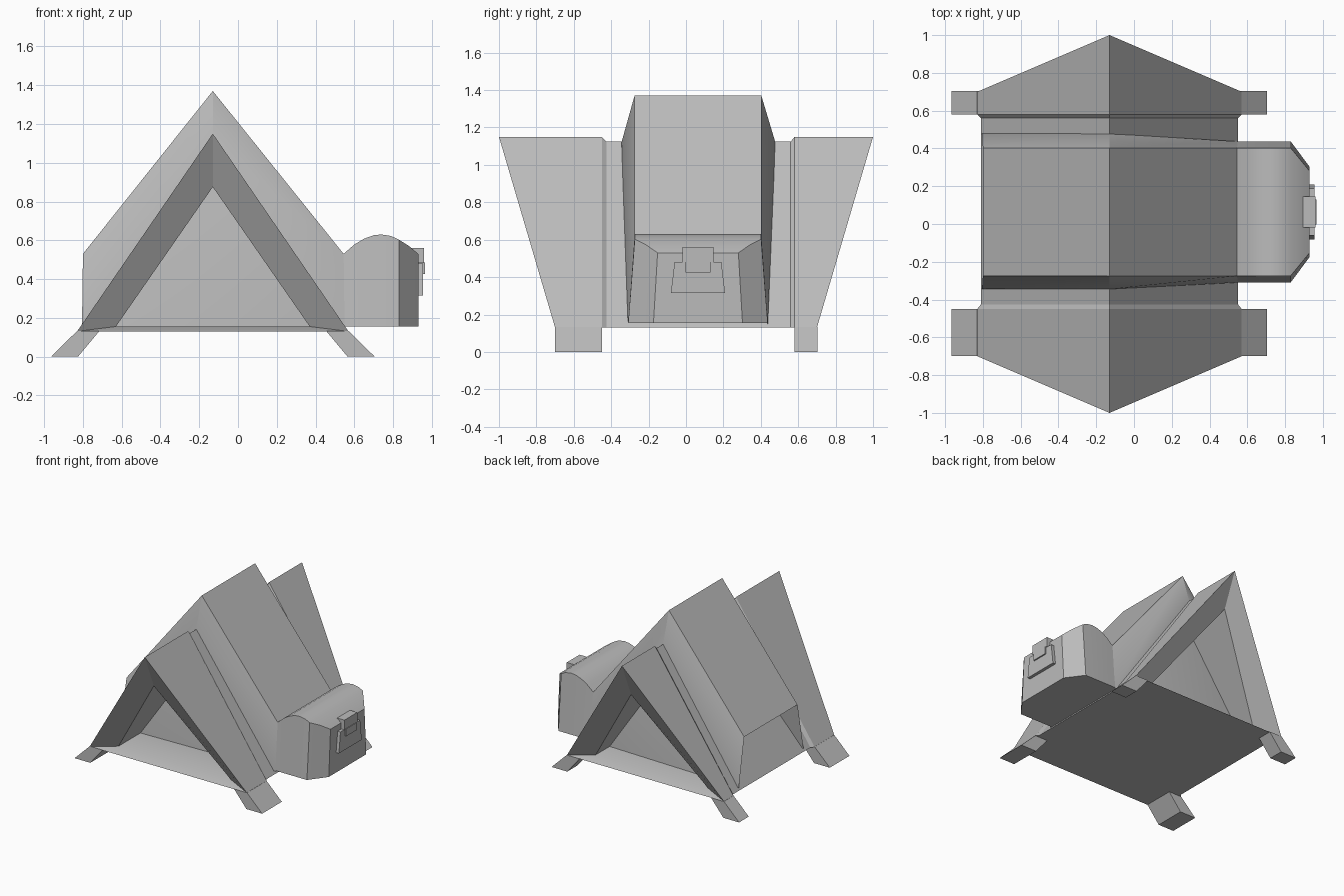
import bpy, bmesh, math

cube = bpy.data.objects.get("Cube")
if cube:
    bpy.data.objects.remove(cube)

grey = bpy.data.materials.new("plain_grey")
grey.use_nodes = True
grey.diffuse_color = (0.5, 0.5, 0.5, 1)
grey.node_tree.nodes["Principled BSDF"].inputs["Base Color"].default_value = (0.5, 0.5, 0.5, 1)

RIDGE = -0.13   # x of the roof ridge


def loft(name, rings):
    """Bridge equal-length closed rings and cap both ends."""
    bm = bmesh.new()
    loops = [[bm.verts.new(p) for p in ring] for ring in rings]
    for a, b in zip(loops, loops[1:]):
        n = len(a)
        for i in range(n):
            j = (i + 1) % n
            bm.faces.new((a[i], a[j], b[j], b[i]))
    bm.faces.new(loops[0])
    bm.faces.new(loops[-1][::-1])
    bmesh.ops.recalc_face_normals(bm, faces=bm.faces)
    mesh = bpy.data.meshes.new(name)
    bm.to_mesh(mesh)
    bm.free()
    mesh.materials.append(grey)
    obj = bpy.data.objects.new(name, mesh)
    bpy.context.collection.objects.link(obj)
    bpy.ops.object.select_all(action='DESELECT')
    obj.select_set(True)
    bpy.context.view_layer.objects.active = obj
    bpy.ops.object.shade_smooth_by_angle(angle=math.radians(30))
    return obj


def triangle(half, base_z, top_z, base_y, top_y):
    return [(RIDGE - half, base_y, base_z), (RIDGE, top_y, top_z),
            (RIDGE + half, base_y, base_z)]


def outer(base_y, top_y):
    return triangle(0.70, 0.13, 1.15, base_y, top_y)


def groove(y):
    return triangle(0.68, 0.13, 1.125, y, y)


def inner(base_y, top_y):
    return triangle(0.50, 0.155, 0.875, base_y, top_y)


# A-frame shell with a recessed opening at each end and a sunken middle
loft("tent_shell", [
    inner(-0.31, -0.31), inner(-0.62, -0.885), outer(-0.70, -1.0),
    outer(-0.45, -0.45), groove(-0.425), groove(0.56),
    outer(0.58, 0.58), outer(0.70, 1.0), inner(0.62, 0.885), inner(0.31, 0.31)])


# Raised centre section with vertical lower walls and sloping sides
def saddle_base(y, right_y):
    return [(-0.805, y, 0.15), (RIDGE, y, 1.12), (0.55, right_y, 0.15)]


def saddle_top(y):
    return [(-0.80, y, 0.53), (RIDGE, y, 1.37), (0.545, y, 0.53)]


loft("raised_centre", [saddle_base(-0.345, -0.31), saddle_top(-0.275),
                       saddle_top(0.403), saddle_base(0.478, 0.437)])

# Rounded storage pod, its outer corners cut back
MID = 0.064
pod = []
for x, z in ((0.50, 0.50), (0.545, 0.53), (0.60, 0.578), (0.65, 0.608), (0.70, 0.626),
             (0.74, 0.63), (0.79, 0.622), (0.83, 0.603), (0.88, 0.572), (0.93, 0.53)):
    cut = max(0, (x - 0.83) / 0.10)
    low, high = 0.373 - 0.135 * cut, 0.338 - 0.122 * cut
    pod.append([(x, MID - low, 0.155), (x, MID - high, z),
                (x, MID + high, z), (x, MID + low, 0.155)])
loft("storage_pod", pod)


def plate(name, x0, x1, z0, z1, half0, half1):
    loft(name, [[(x, MID - half0, z0), (x, MID - half1, z1),
                 (x, MID + half1, z1), (x, MID + half0, z0)] for x in (x0, x1)])


# Flap and latch on the end of the pod
plate("pod_flap", 0.90, 0.955, 0.315, 0.48, 0.145, 0.125)
plate("latch_bar", 0.895, 0.96, 0.482, 0.56, 0.082, 0.082)
plate("latch_tab", 0.92, 0.965, 0.425, 0.485, 0.066, 0.066)

# Splayed feet, mirrored about the ridge
for end, y0, y1 in (("front", -0.70, -0.45), ("back", 0.58, 0.703)):
    for side, s in (("left", 1), ("right", -1)):
        loft(end + "_" + side + "_foot", [
            [(RIDGE + s * dx, y, z) for dx, z in
             ((0.695, 0), (0.835, 0), (0.70, 0.132), (0.585, 0.132))]
            for y in (y0, y1)])
